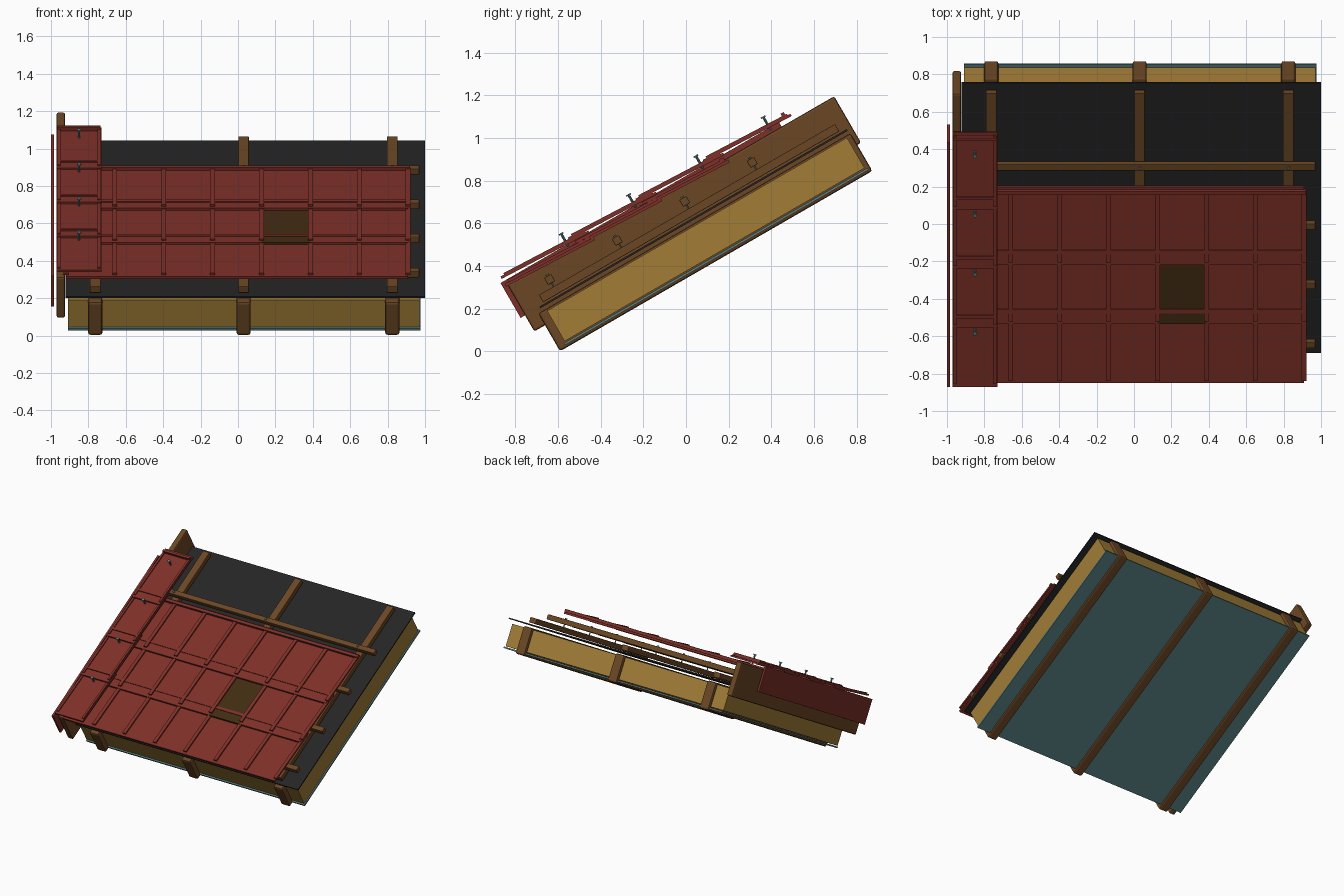
import bpy, bmesh, math
from mathutils import Matrix, Vector

if "Cube" in bpy.data.objects:
    bpy.data.objects.remove(bpy.data.objects["Cube"])

# Slope frame: x across the roof, u up the slope, n away from the roof plane
TILT = Matrix.Rotation(math.radians(30), 4, 'X')


def material(name, rgb):
    m = bpy.data.materials.new(name)
    m.diffuse_color = (*rgb, 1)
    m.use_nodes = True
    m.node_tree.nodes["Principled BSDF"].inputs["Base Color"].default_value = m.diffuse_color
    return m


RED = material("clay red", (0.205, 0.029, 0.021))
BROWN = material("timber brown", (0.148, 0.063, 0.018))
YELLOW = material("insulation yellow", (0.36, 0.205, 0.038))
BLACK = material("underlay black", (0.018, 0.018, 0.018))
TEAL = material("metal teal", (0.095, 0.205, 0.22))
DARK = material("dark brown", (0.054, 0.025, 0.006))


def prism(bm, x0, x1, profile, mat=0):
    """Extrude a (u, n) outline along x."""
    a = [bm.verts.new(TILT @ Vector((x0, u, n))) for u, n in profile]
    b = [bm.verts.new(TILT @ Vector((x1, u, n))) for u, n in profile]
    faces = [bm.faces.new(a), bm.faces.new(b[::-1])]
    for i in range(len(a)):
        j = (i + 1) % len(a)
        faces.append(bm.faces.new((a[j], a[i], b[i], b[j])))
    for f in faces:
        f.material_index = mat


def rect(u0, u1, n0, n1):
    return [(u0, n0), (u1, n0), (u1, n1), (u0, n1)]


def finish(name, bm, mats, bevel=0):
    bmesh.ops.recalc_face_normals(bm, faces=bm.faces)
    me = bpy.data.meshes.new(name)
    bm.to_mesh(me)
    bm.free()
    for m in mats:
        me.materials.append(m)
    ob = bpy.data.objects.new(name, me)
    bpy.context.collection.objects.link(ob)
    if bevel:
        mod = ob.modifiers.new("bevel", 'BEVEL')
        mod.width = bevel
        mod.segments = 2
    return ob


def box(name, x0, x1, u0, u1, n0, n1, mat, bevel=0):
    bm = bmesh.new()
    prism(bm, x0, x1, rect(u0, u1, n0, n1))
    return finish(name, bm, [mat], bevel)


def peg(name, x, u, n0, n1, r, head):
    """Shank with a wider hexagonal head."""
    bm = bmesh.new()
    for rad, a, b in ((r, n0, n1), (head, n1 - 0.007, n1)):
        loc = Matrix.Translation((x, u, (a + b) / 2))
        bmesh.ops.create_cone(bm, cap_ends=True, segments=8, radius1=rad,
                              radius2=rad, depth=b - a, matrix=TILT @ loc)
    return finish(name, bm, [TEAL])


# Sheets and insulation
box("insulation", -0.91, 0.97, -0.47, 1.155, 0.325, 0.49, YELLOW)
box("ceiling_membrane", -0.91, 0.975, -0.478, 1.168, 0.308, 0.319, TEAL)
box("underlay", -0.922, 1.0, -0.492, 1.174, 0.516, 0.525, BLACK)

# Rafters with counter battens above
CENTRES = (-0.763, 0.03, 0.825)
for x in CENTRES:
    box("rafter", x - 0.038, x + 0.038, -0.512, 1.18, 0.295, 0.5, BROWN, 0.012)
    box("counter_batten", x - 0.028, x + 0.028, -0.466, 1.138,
        0.534, 0.573, BROWN, 0.003)

# Cross battens and their nails
PITCH = 0.365
for i in range(4):
    u = -0.386 + i * 0.366
    box("tile_batten", -0.92, 0.97, u - 0.019, u + 0.019, 0.592, 0.63, BROWN, 0.004)
    for x in CENTRES:
        peg("batten_nail", x, u, 0.56, 0.638, 0.004, 0.008)

# Barge board at the gable
box("barge_board", -0.97, -0.924, -0.57, 1.2, 0.436, 0.688, BROWN, 0.01)


def slab(u0, a, b, lo, hi):
    """Outline of a strip following the slightly tilted tile, from a to b."""
    def base(t):
        return 0.684 - 0.04 * t
    return [(u0 + a, base(a) + lo), (u0 + b, base(b) + lo),
            (u0 + b, base(b) + hi), (u0 + a, base(a) + hi)]


def raised(profile, dn):
    return [(u, n + dn) for u, n in profile]


# Main tile courses: plates, ribs between tiles, lip at the upper end
X0, STEP, COLS, LENGTH = -0.92, 0.2614, 7, 0.47
for row in range(3):
    u0 = -0.579 + row * PITCH
    bm = bmesh.new()
    for c in range(COLS):
        x = X0 + c * STEP
        dark = row == 1 and c == 4
        prism(bm, x, x + STEP, slab(u0, 0, LENGTH, 0, 0.015), int(dark))
    for c in range(COLS + 1):
        x = min(X0 + c * STEP, 0.908)
        prism(bm, x - 0.013, x + 0.013, slab(u0, 0.02, LENGTH - 0.02, 0.012, 0.026))
    prism(bm, X0, 0.92, slab(u0, LENGTH - 0.038, LENGTH - 0.015, 0.012, 0.034))
    finish("tile_course", bm, [RED, DARK])

# Verge tiles along the gable, each held by a screw
for row in range(4):
    u0 = -0.579 + row * PITCH
    bm = bmesh.new()
    prism(bm, -0.97, -0.73, raised(slab(u0, 0, 0.465, 0, 0.012), 0.042))
    for x in (-0.958, -0.742):
        prism(bm, x - 0.008, x + 0.008,
              raised(slab(u0, 0.02, 0.45, 0.01, 0.02), 0.042))
    prism(bm, -0.965, -0.735, raised(slab(u0, 0.425, 0.442, 0.01, 0.034), 0.042))
    finish("verge_tile", bm, [RED])
    peg("verge_screw", -0.85, u0 + 0.347, 0.70, 0.773, 0.006, 0.012)

# Upright skirt outside the barge board
box("verge_skirt", -1.0, -0.984, -0.594, 0.915, 0.523, 0.712, RED)
